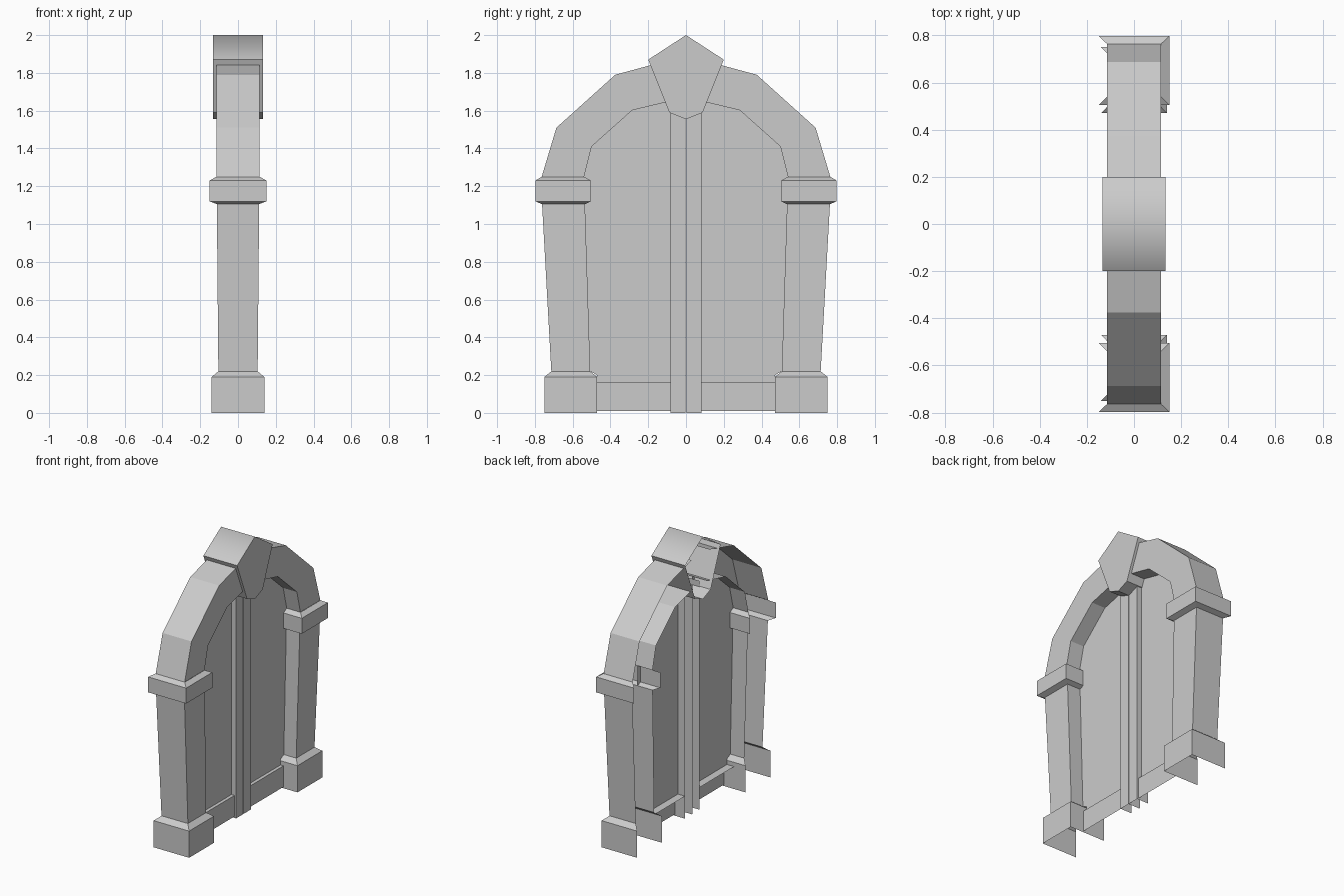
import bpy

cube = bpy.data.objects.get("Cube")
if cube:
    bpy.data.objects.remove(cube, do_unlink=True)

stone = bpy.data.materials.new("grey_stone")
stone.use_nodes = True
GREY = (0.6, 0.6, 0.6, 1)
stone.diffuse_color = GREY
stone.node_tree.nodes["Principled BSDF"].inputs["Base Color"].default_value = GREY


def make(name, verts, faces, mirrored=True):
    mesh = bpy.data.meshes.new(name)
    mesh.from_pydata(verts, [], faces)
    mesh.materials.append(stone)
    obj = bpy.data.objects.new(name, mesh)
    bpy.context.collection.objects.link(obj)
    if mirrored:
        mod = obj.modifiers.new("mirror", "MIRROR")
        mod.use_axis = (False, True, False)
        mod.use_mirror_merge = False
    return obj


def shell(name, stations, cap=False):
    """Three-walled shell, open at the back.
    Station: outer (y, z), inner (y, z), back x, front x."""
    verts, faces = [], []
    for (yo, zo), (yi, zi), back, front in stations:
        verts += [(back, yo, zo), (front, yo, zo), (front, yi, zi), (back, yi, zi)]
    for s in range(len(stations) - 1):
        for k in range(3):
            a = s * 4 + k
            faces.append((a, a + 4, a + 5, a + 1))
    if cap:
        n = len(verts)
        faces.append((n - 1, n - 2, n - 3, n - 4))
    return make(name, verts, faces)


def level(z, outer, inner, half_depth):
    return ((outer, z), (inner, z), -half_depth, half_depth)


# Pillars with their bases and capitals
shell("pillar_bases", [level(0, 0.75, 0.47, 0.14), level(0.19, 0.75, 0.47, 0.14),
                       level(0.22, 0.713, 0.507, 0.104)])
shell("pillars", [level(0.22, 0.713, 0.507, 0.104), level(1.105, 0.762, 0.535, 0.112)])
shell("pillar_capitals", [level(1.105, 0.762, 0.535, 0.112), level(1.12, 0.798, 0.504, 0.15),
                          level(1.23, 0.798, 0.504, 0.15), level(1.25, 0.764, 0.54, 0.115)])

# Arch, one half mirrored to the other
outer = [(0.764, 1.25), (0.686, 1.51), (0.375, 1.79), (0.19, 1.84), (0.1, 1.865)]
inner = [(0.54, 1.25), (0.5, 1.41), (0.285, 1.602), (0.106, 1.645), (0.08, 1.65)]
shell("arch", [(o, i, -0.114, 0.114) for o, i in zip(outer, inner)])

# Keystone: front face and rim, open at the back
half = [(0.2, 1.87), (0.088, 1.59)]
loop = [(0, 2)] + [(-y, z) for y, z in half] + [(0, 1.555)] + half[::-1]
n = len(loop)
verts = [(x, y, z) for x in (-0.133, 0.133) for y, z in loop]
faces = [(i, (i + 1) % n, (i + 1) % n + n, i + n) for i in range(n)]
faces.append(tuple(range(n, 2 * n)))
keystone = make("keystone", verts, faces, mirrored=False)
for poly in keystone.data.polygons:
    poly.use_smooth = poly.normal.z > 0.5   # the two roof slopes blend together

# Door leaves
edge = [(0.083, 0.15), (0.47, 0.15), (0.47, 0.2), (0.507, 0.22), (0.535, 1.105)]
edge += inner[:-1] + [(0.083, 1.65)]
make("door_leaves", [(0.006, y, z) for y, z in edge], [tuple(range(len(edge)))])

# Middle strips with a narrow slit between, and the bottom rails
shell("door_middle_strips", [((0.083, z), (0.003, z), -0.05, 0.043) for z in (0, 1.63)])
shell("door_bottom_rails", [((0.47, z), (0.083, z), -0.05, 0.03) for z in (0.01, 0.16)], cap=True)
